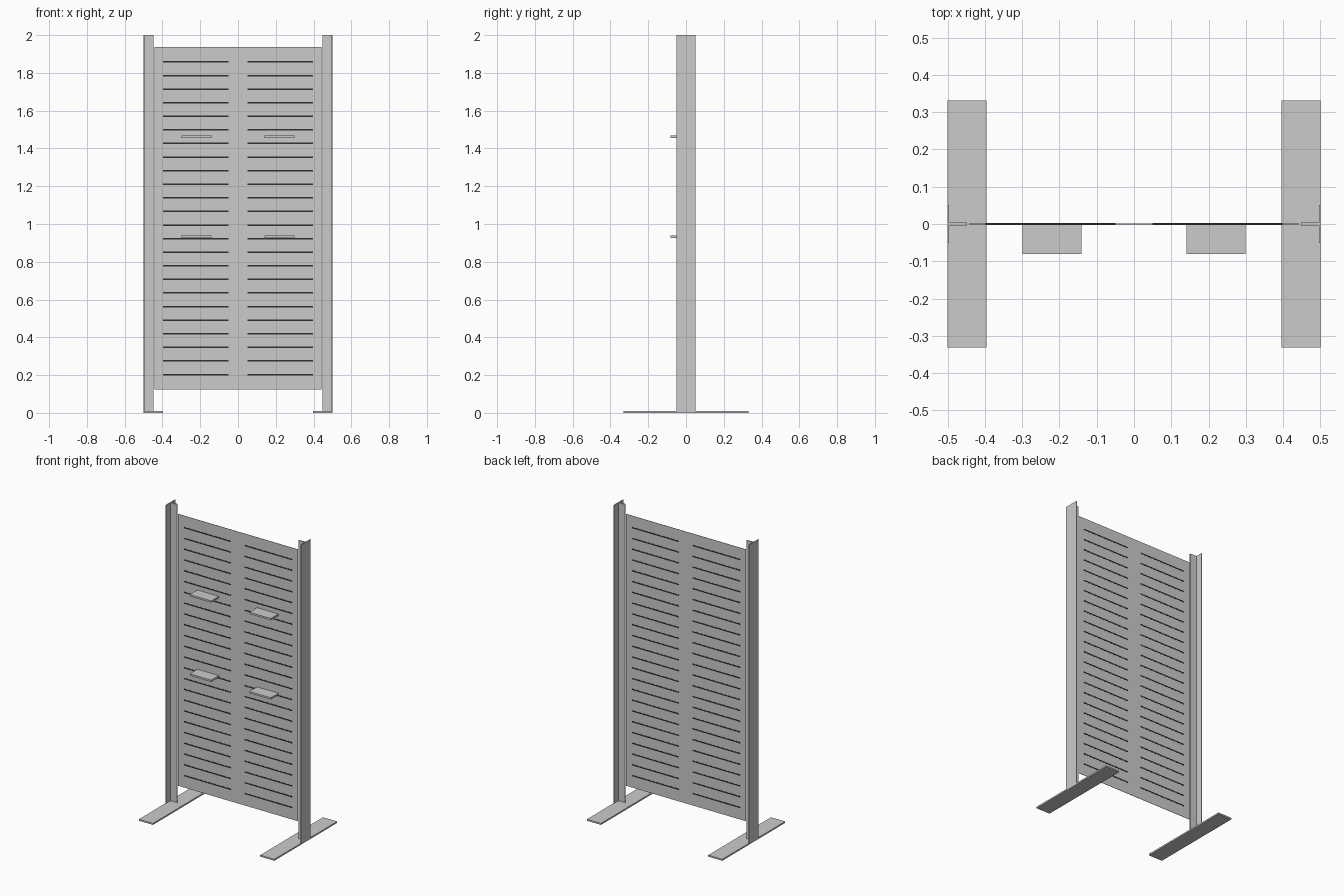
import bpy, bmesh

if "Cube" in bpy.data.objects:
    bpy.data.objects.remove(bpy.data.objects["Cube"])


def material(name, value):
    mat = bpy.data.materials.new(name)
    mat.diffuse_color = (value, value, value, 1)
    mat.use_nodes = True
    mat.node_tree.nodes["Principled BSDF"].inputs["Base Color"].default_value = mat.diffuse_color
    return mat


grey = material("metal_grey", 0.6)
dark = material("slot_dark", 0.03)


def box(name, x, y, z, mat=grey):
    """Box from (min, max) ranges on each axis."""
    bm = bmesh.new()
    bmesh.ops.create_cube(bm, size=1)
    for v in bm.verts:
        v.co = [r[0] if c < 0 else r[1] for c, r in zip(v.co, (x, y, z))]
    mesh = bpy.data.meshes.new(name)
    bm.to_mesh(mesh)
    bm.free()
    mesh.materials.append(mat)
    obj = bpy.data.objects.new(name, mesh)
    bpy.context.collection.objects.link(obj)
    return obj


# Thin back panel
box("panel", (-0.443, 0.443), (-0.001, 0.001), (0.123, 1.937))

# Slots: dark strips showing on both faces of the panel
ROWS, SLOT, LOW, HIGH = 24, 0.008, 0.203, 1.858

# Feet, T-section posts, slots and small shelves, mirrored left and right
for side, s in (("left", -1), ("right", 1)):
    def span(a, b):
        return tuple(sorted((s * a, s * b)))

    box(side + "_foot", span(0.396, 0.50), (-0.331, 0.331), (0, 0.01))
    box(side + "_post_flange", span(0.496, 0.50), (-0.051, 0.051), (0.01, 2))
    box(side + "_post_web", span(0.448, 0.496), (-0.004, 0.004), (0.01, 2))
    for i in range(ROWS):
        z = LOW + (HIGH - LOW) * i / (ROWS - 1)
        box(f"{side}_slot_{i + 1}", span(0.05, 0.398), (-0.0022, 0.0022),
            (z - SLOT / 2, z + SLOT / 2), dark)
    for level, z in (("lower", 0.933), ("upper", 1.462)):
        box(f"{side}_{level}_shelf", span(0.141, 0.299),
            (-0.081, -0.001), (z - 0.006, z + 0.006))
